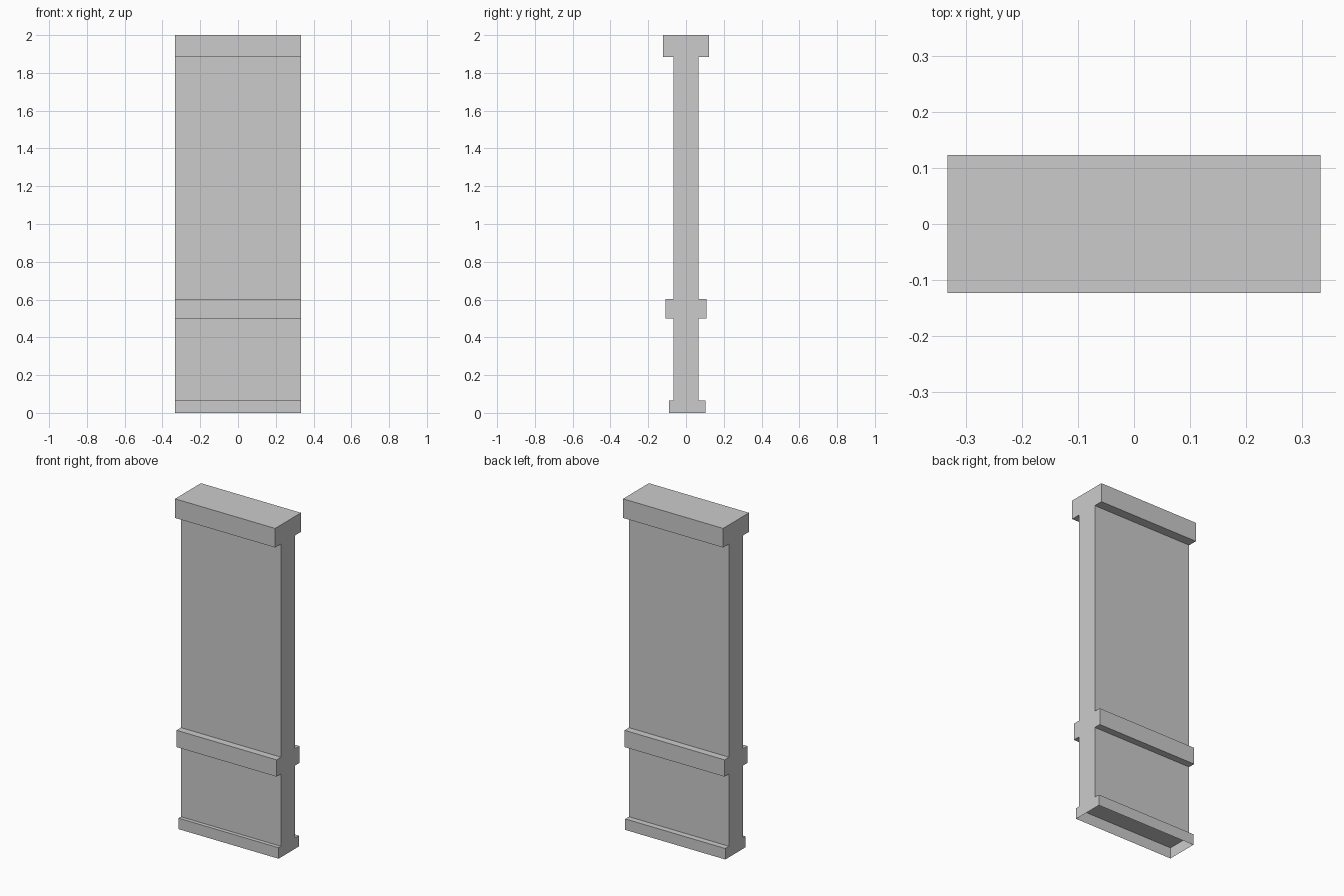
import bpy, bmesh

if "Cube" in bpy.data.objects:
    bpy.data.objects.remove(bpy.data.objects["Cube"])

HALF_W = 0.333


def extrude_profile(name, pts):
    """Extrude a (y, z) profile along x, leaving the underside open."""
    bm = bmesh.new()
    face = bm.faces.new([bm.verts.new((-HALF_W, y, z)) for y, z in pts])
    ext = bmesh.ops.extrude_face_region(bm, geom=[face], use_keep_orig=True)
    moved = [v for v in ext["geom"] if isinstance(v, bmesh.types.BMVert)]
    bmesh.ops.translate(bm, verts=moved, vec=(2 * HALF_W, 0, 0))
    bmesh.ops.recalc_face_normals(bm, faces=bm.faces)
    low = min(z for _, z in pts)
    under = [f for f in bm.faces if all(abs(v.co.z - low) < 1e-5 for v in f.verts)]
    bmesh.ops.delete(bm, geom=under, context='FACES_ONLY')
    mesh = bpy.data.meshes.new(name)
    bm.to_mesh(mesh)
    bm.free()
    obj = bpy.data.objects.new(name, mesh)
    bpy.context.collection.objects.link(obj)
    return obj


BASE_TOP = 0.066

# Wall panel with chair rail and top cap, symmetric about y = 0
side = [(0.067, BASE_TOP), (0.067, 0.501), (0.109, 0.501), (0.109, 0.602),
        (0.067, 0.602), (0.067, 1.885), (0.123, 1.885), (0.123, 2.0)]
extrude_profile("wall_panel", side + [(-y, z) for y, z in reversed(side)])

# Skirting base: hollow underneath, slightly deeper at the back
extrude_profile("skirting_base", [(-0.09, 0), (0.102, 0),
                                  (0.102, BASE_TOP), (-0.09, BASE_TOP)])
